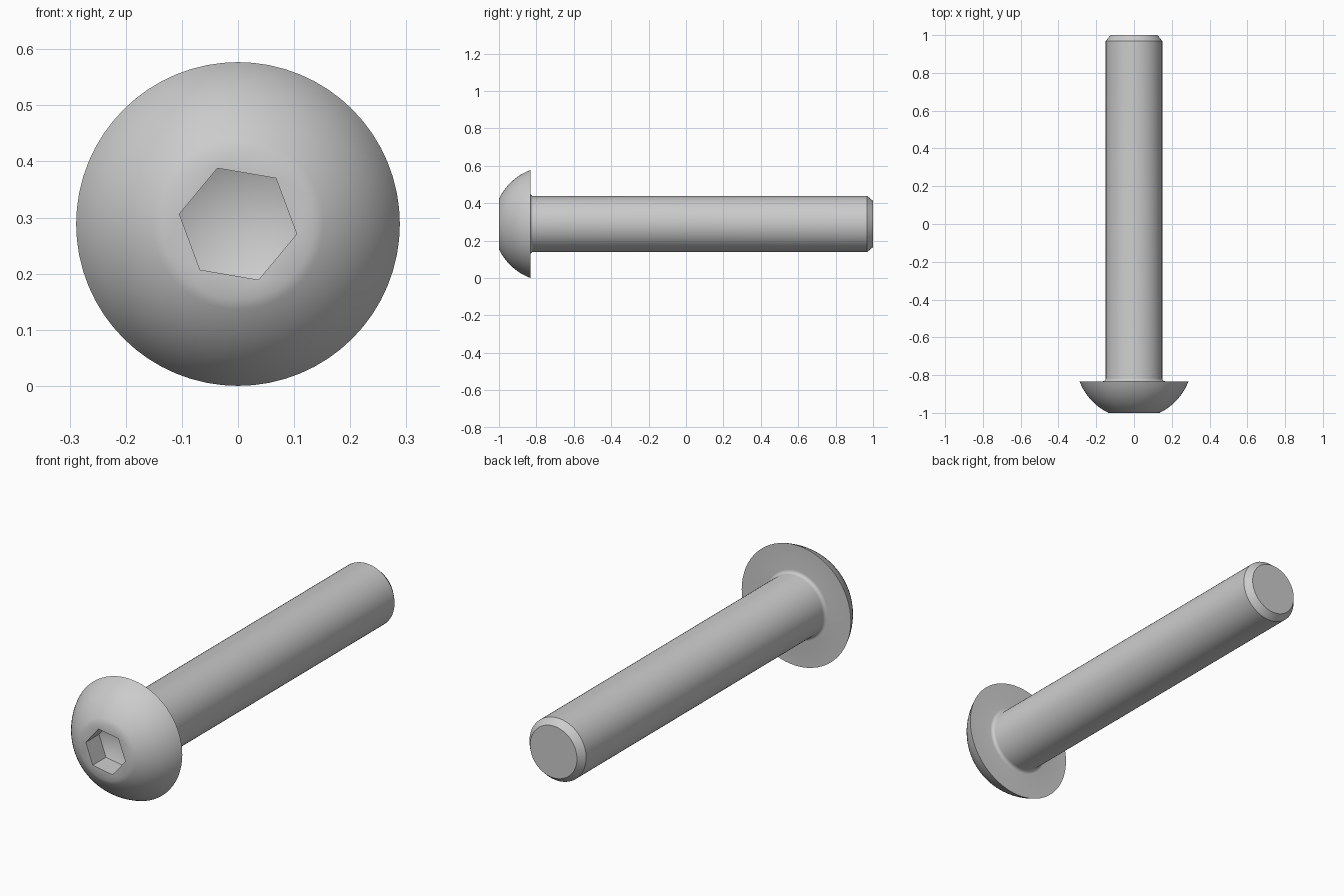
import bpy, bmesh, math

cube = bpy.data.objects.get("Cube")
if cube:
    bpy.data.objects.remove(cube)

SEGMENTS = 64
CENTRE_Z = 0.2885

steel = bpy.data.materials.new("plain grey steel")
steel.use_nodes = True
grey = (0.6, 0.6, 0.6, 1)
steel.diffuse_color = grey
steel.node_tree.nodes["Principled BSDF"].inputs["Base Color"].default_value = grey

bm = bmesh.new()


def ring(radius, y, sides=SEGMENTS, turn=0.0):
    """Circle of vertices around the screw's long axis."""
    angles = [turn + math.tau * i / sides for i in range(sides)]
    return [bm.verts.new((radius * math.cos(a), y, CENTRE_Z + radius * math.sin(a)))
            for a in angles]


def skin(a, b):
    """Join two rings of equal size with quads."""
    n = len(a)
    for i in range(n):
        j = (i + 1) % n
        bm.faces.new((a[i], a[j], b[j], b[i]))


def loop_edges(verts):
    return [bm.edges.get((verts[i - 1], verts[i])) for i in range(len(verts))]


# Domed head: an arc from the flat front to the wide rim
dome_r, dome_y = 0.309, -0.722
start, end = math.asin(0.135 / dome_r), math.asin(0.2885 / dome_r)
profile = []
for i in range(13):
    t = start + (end - start) * i / 12
    profile.append((dome_r * math.sin(t), dome_y - dome_r * math.cos(t)))
profile[0] = (0.135, -1.0)

# Fillet under the head
fillet = 0.016
for i in range(6):
    t = math.pi / 2 * i / 5
    profile.append((0.15 + fillet * (1 - math.sin(t)),
                    -0.833 + fillet * (1 - math.cos(t))))

# Shank with a chamfered tip
profile += [(0.15, 0.968), (0.124, 1.0)]
rings = [ring(r, y) for r, y in profile]
for a, b in zip(rings, rings[1:]):
    skin(a, b)
bm.faces.new(rings[-1])

# Hexagonal socket with a conical floor
turn = math.radians(-9.7)
mouth = ring(0.106, -1.0, 6, turn)
floor = ring(0.106, -0.9, 6, turn)
skin(mouth, floor)
tip = bm.verts.new((0, -0.85, CENTRE_Z))
for i in range(6):
    bm.faces.new((floor[i - 1], floor[i], tip))

# Flat front face around the socket
bmesh.ops.triangle_fill(bm, use_beauty=True, normal=(0, -1, 0),
                        edges=loop_edges(rings[0]) + loop_edges(mouth))
bmesh.ops.recalc_face_normals(bm, faces=bm.faces)

mesh = bpy.data.meshes.new("button_head_screw")
bm.to_mesh(mesh)
bm.free()
mesh.materials.append(steel)
screw = bpy.data.objects.new("button_head_screw", mesh)
bpy.context.collection.objects.link(screw)

# Smooth curved surfaces, crisp edges
bpy.ops.object.select_all(action="DESELECT")
screw.select_set(True)
bpy.context.view_layer.objects.active = screw
bpy.ops.object.shade_smooth_by_angle(angle=math.radians(32))
